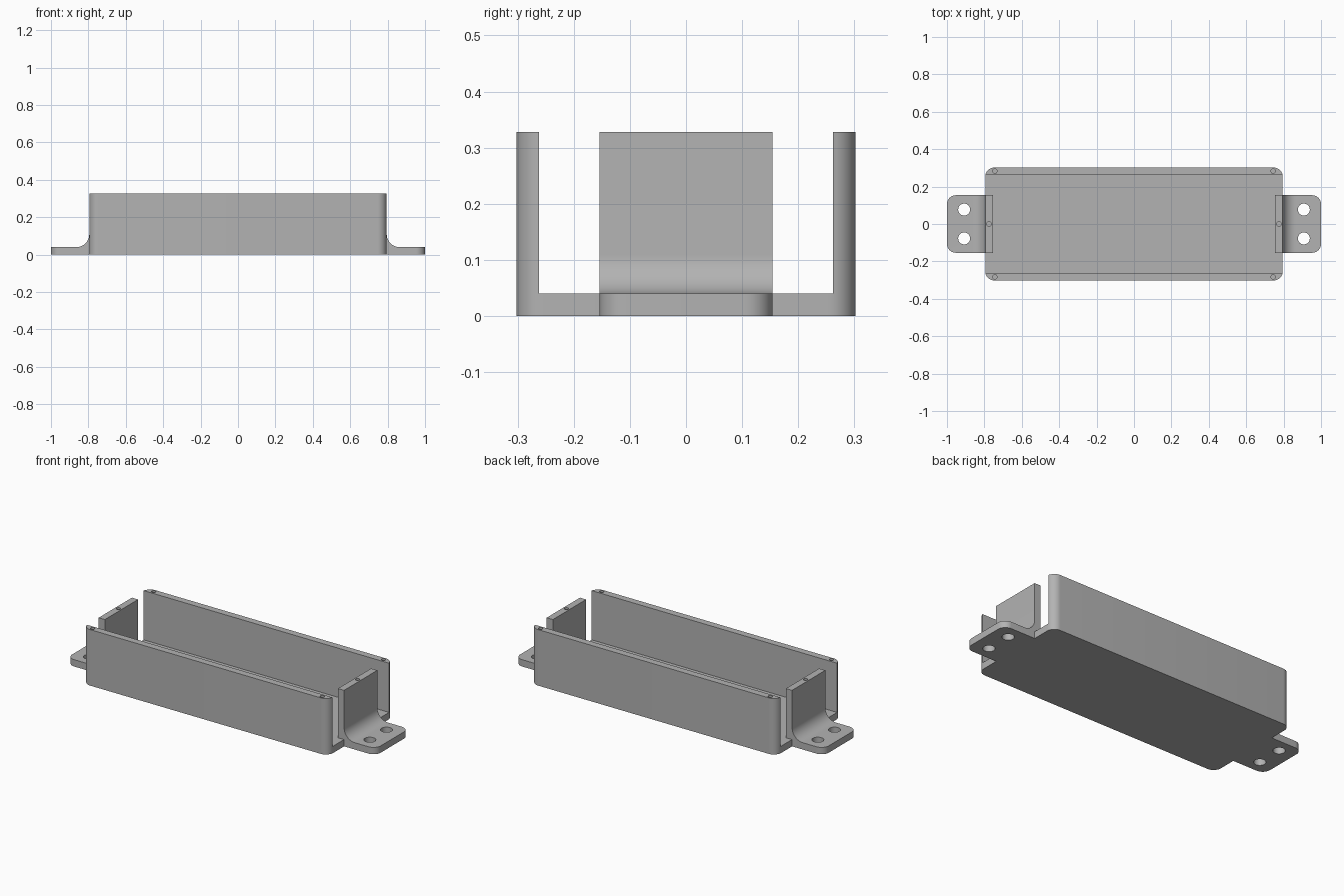
import bpy
import bmesh
from math import sin, cos, pi, radians
from mathutils import Vector

cube = bpy.data.objects.get("Cube")
if cube:
    bpy.data.objects.remove(cube, do_unlink=True)

# Main dimensions
HX, HY, H = 0.795, 0.302, 0.328      # half length, half width, height of the tray
T = 0.04                             # thickness of floor, walls and tabs
TAB = 0.154                          # half width of the mounting tabs
R = 0.048                            # rounding of the vertical corners
FILLET = 0.07                        # sweep from tab up to end wall

grey = bpy.data.materials.new("grey_plastic")
grey.use_nodes = True
colour = (0.45, 0.45, 0.45, 1)
grey.diffuse_color = colour
grey.node_tree.nodes["Principled BSDF"].inputs["Base Color"].default_value = colour


def extrude(name, outline, direction, round_edge=None):
    """Extrude a closed outline; optionally round the edges picked by a rule."""
    bm = bmesh.new()
    face = bm.faces.new([bm.verts.new(p) for p in outline])
    top = bmesh.ops.extrude_face_region(bm, geom=[face])["geom"]
    bmesh.ops.translate(bm, vec=direction,
                        verts=[v for v in top if isinstance(v, bmesh.types.BMVert)])
    if round_edge:
        edges = [e for e in bm.edges if round_edge(*e.verts)]
        bmesh.ops.bevel(bm, geom=edges, offset=R, segments=10, profile=0.5, affect='EDGES')
    bmesh.ops.recalc_face_normals(bm, faces=bm.faces)
    mesh = bpy.data.meshes.new(name)
    bm.to_mesh(mesh)
    bm.free()
    mesh.materials.append(grey)
    obj = bpy.data.objects.new(name, mesh)
    bpy.context.collection.objects.link(obj)
    return obj


def box(name, hx, hy, z0, z1, round_edge=None):
    outline = [(-hx, -hy, z0), (hx, -hy, z0), (hx, hy, z0), (-hx, hy, z0)]
    return extrude(name, outline, (0, 0, z1 - z0), round_edge)


def hole(x, y, r, z0, z1, sides):
    ring = [(x + r * cos(2 * pi * i / sides), y + r * sin(2 * pi * i / sides), z0)
            for i in range(sides)]
    return extrude("hole_cutter", ring, (0, 0, z1 - z0))


def combine(target, tool, operation):
    """Apply a boolean and discard the tool."""
    mod = target.modifiers.new("combine", 'BOOLEAN')
    mod.operation, mod.solver, mod.object = operation, 'EXACT', tool
    bpy.context.view_layer.objects.active = target
    bpy.ops.object.modifier_apply(modifier=mod.name)
    bpy.data.objects.remove(tool, do_unlink=True)


def vertical(a, b):
    return abs(a.co.z - b.co.z) > 0.01


# Tray: a rounded block opened along its length, leaving floor and two long walls
tray = box("mounting_tray", HX, HY, 0, H, vertical)
combine(tray, box("channel_cutter", 1.2, HY - T, T, 1), 'DIFFERENCE')

# End brackets: wall, fillet and tab in one side profile
for s in (1, -1):
    sweep = [(HX + FILLET * (1 - sin(a)), T + FILLET * (1 - cos(a)))
             for a in (i * pi / 24 for i in range(13))]
    profile = [(HX - T, 0), (1, 0), (1, T)] + sweep + [(HX, H), (HX - T, H)]
    bracket = extrude("end_bracket", [(s * x, -TAB, z) for x, z in profile], (0, 2 * TAB, 0),
                      lambda a, b: vertical(a, b) and min(abs(a.co.x), abs(b.co.x)) > 0.99)
    combine(tray, bracket, 'UNION')

# Mounting holes through the tabs, blind screw holes in the wall tops
for s in (1, -1):
    for t in (1, -1):
        combine(tray, hole(s * 0.908, t * 0.077, 0.032, -0.1, 0.15, 32), 'DIFFERENCE')
        combine(tray, hole(s * 0.744, t * 0.283, 0.012, H - 0.1, H + 0.1, 16), 'DIFFERENCE')
    combine(tray, hole(s * 0.775, 0, 0.012, H - 0.1, H + 0.1, 16), 'DIFFERENCE')

# Smooth the rounded surfaces, keep the corners sharp
bpy.ops.object.select_all(action='DESELECT')
tray.select_set(True)
bpy.context.view_layer.objects.active = tray
bpy.ops.object.shade_smooth_by_angle(angle=radians(30))
